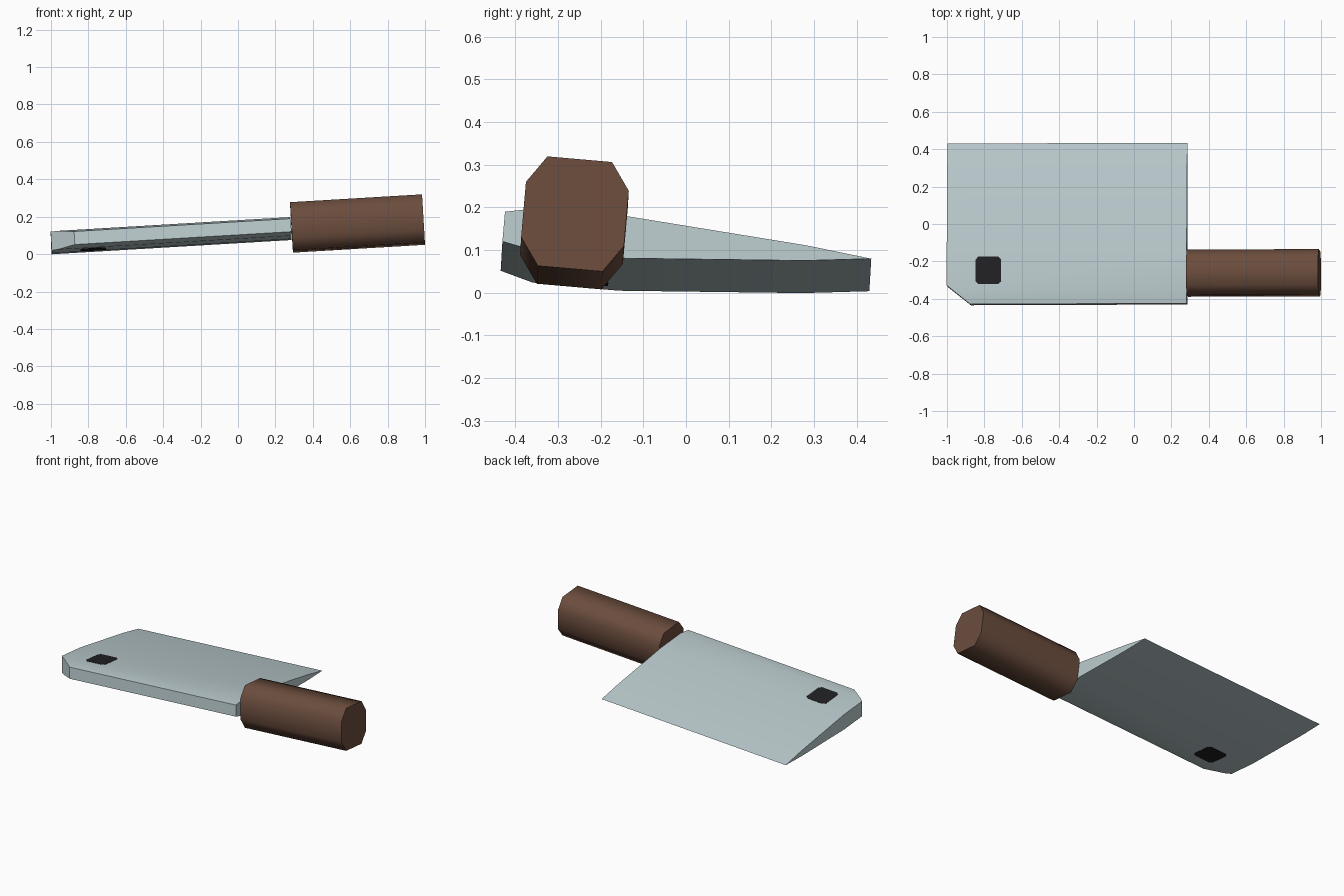
import bpy, bmesh, math
from mathutils import Matrix, Vector

if "Cube" in bpy.data.objects:
    bpy.data.objects.remove(bpy.data.objects["Cube"])

# Whole cleaver is slightly pitched, rolled and yawed
TILT = (Matrix.Translation((0, 0, 0.1006))
        @ Matrix.Rotation(math.radians(0.2), 4, 'Z')
        @ Matrix.Rotation(math.radians(-3.4), 4, 'Y')
        @ Matrix.Rotation(math.radians(-5), 4, 'X'))


def material(name, rgb):
    m = bpy.data.materials.new(name)
    m.diffuse_color = (*rgb, 1)
    m.use_nodes = True
    m.node_tree.nodes["Principled BSDF"].inputs["Base Color"].default_value = m.diffuse_color
    return m


steel = material("pale steel", (0.50, 0.60, 0.62))
wood = material("brown wood", (0.147, 0.074, 0.047))
black = material("hole black", (0.015, 0.015, 0.017))


def prism(profile, depth):
    """Extrude a closed profile of 3D points along a vector."""
    bm = bmesh.new()
    face = bm.faces.new([bm.verts.new(p) for p in profile])
    ext = bmesh.ops.extrude_face_region(bm, geom=[face])
    verts = [v for v in ext['geom'] if isinstance(v, bmesh.types.BMVert)]
    bmesh.ops.translate(bm, verts=verts, vec=depth)
    return bm


def finish(bm, name, mat, angle):
    bmesh.ops.recalc_face_normals(bm, faces=bm.faces[:])
    bmesh.ops.transform(bm, matrix=TILT, verts=bm.verts[:])
    me = bpy.data.meshes.new(name)
    bm.to_mesh(me)
    bm.free()
    me.materials.append(mat)
    ob = bpy.data.objects.new(name, me)
    bpy.context.collection.objects.link(ob)
    bpy.ops.object.select_all(action='DESELECT')
    ob.select_set(True)
    bpy.context.view_layer.objects.active = ob
    bpy.ops.object.shade_smooth_by_angle(angle=math.radians(angle))
    return ob


def octagon(w, h, fw, fh):
    """Half width and height, and half lengths of the flat sides."""
    return [(fw, h), (w, fh), (w, -fh), (fw, -h),
            (-fw, -h), (-w, -fh), (-w, fh), (-fw, h)]


# Blade: wedge section (y, half thickness) tapering to the cutting edge
section = [(-0.43, 0.035), (-0.355, 0.05), (-0.15, 0.05), (0.28, 0.018)]
profile = [(-1, y, t) for y, t in section] + [(-1, 0.435, 0)]
profile += [(-1, y, -t) for y, t in reversed(section)]
blade = prism(profile, (1.285, 0, 0))

# Clipped corner at the tip of the spine
cut = bmesh.ops.bisect_plane(
    blade, geom=blade.verts[:] + blade.edges[:] + blade.faces[:],
    plane_co=Vector((-1, -0.33, 0)), plane_no=Vector((-0.10, -0.125, 0)),
    clear_outer=True)
bmesh.ops.holes_fill(blade, edges=[e for e in blade.edges if e.is_boundary])
finish(blade, "blade", steel, 30)

# Dark hanging hole, a plug a hair proud of both blade faces
hole = prism([(x - 0.777, y - 0.25, -0.0515)
              for x, y in octagon(0.068, 0.074, 0.053, 0.058)], (0, 0, 0.103))
finish(hole, "hanging_hole", black, 30)

# Eight-sided handle
handle = prism([(0.287, y - 0.25 - 0.015, z + 0.004 - 0.018 + 0.016)
                for y, z in octagon(0.121, 0.129, 0.076, 0.065)], (0.707, 0, 0))
finish(handle, "handle", wood, 60)
